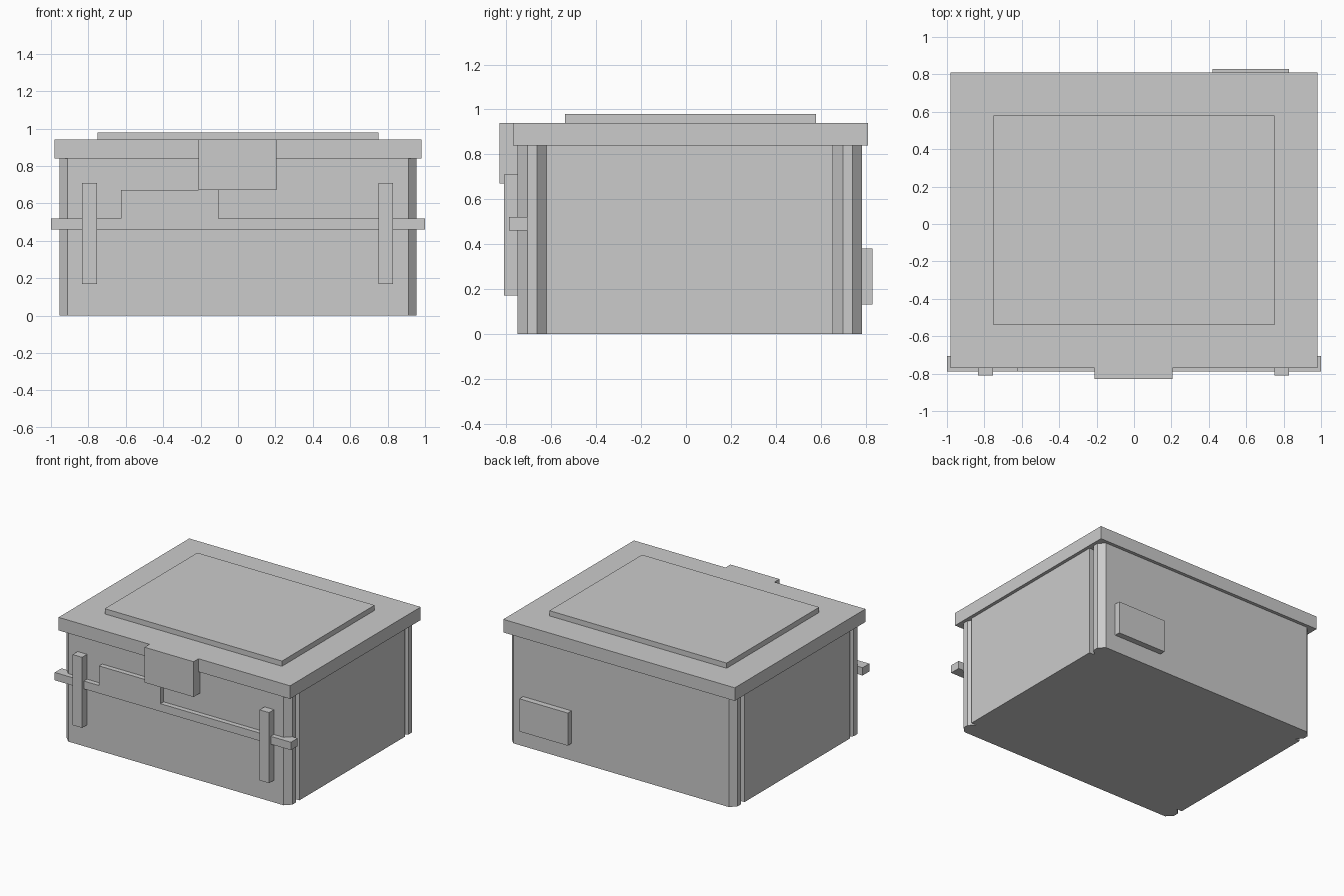
import bpy
import bmesh

cube = bpy.data.objects.get("Cube")
if cube:
    bpy.data.objects.remove(cube, do_unlink=True)

grey = bpy.data.materials.new("light_grey")
grey.use_nodes = True
colour = (0.6, 0.6, 0.6, 1)
grey.diffuse_color = colour
grey.node_tree.nodes["Principled BSDF"].inputs["Base Color"].default_value = colour


def prism(name, outline, axis, low, high):
    """Extrude a 2D outline along z, or along y for an x-z outline."""
    def place(p, d):
        return (p[0], p[1], d) if axis == "z" else (p[0], d, p[1])
    bm = bmesh.new()
    face = bm.faces.new([bm.verts.new(place(p, low)) for p in outline])
    top = bmesh.ops.extrude_face_region(bm, geom=[face])["geom"]
    for v in top:
        if isinstance(v, bmesh.types.BMVert):
            v.co = place((v.co.x, v.co.y if axis == "z" else v.co.z), high)
    bmesh.ops.recalc_face_normals(bm, faces=bm.faces)
    mesh = bpy.data.meshes.new(name)
    bm.to_mesh(mesh)
    bm.free()
    mesh.materials.append(grey)
    obj = bpy.data.objects.new(name, mesh)
    bpy.context.collection.objects.link(obj)
    return obj


def box(name, x, y, z):
    outline = [(x[0], y[0]), (x[1], y[0]), (x[1], y[1]), (x[0], y[1])]
    return prism(name, outline, "z", *z)


# Body: rounded corner posts separated from the side walls by notches
side, front, back, cut = 0.955, -0.75, 0.785, 0.043
front_corner = [(side - cut, front), (side, front + cut), (side, front + 2 * cut),
                (side - cut, front + 3 * cut), (side, front + 3 * cut)]
back_corner = [(x, back + front - y) for x, y in reversed(front_corner)]
half = front_corner + back_corner
prism("body", half + [(-x, y) for x, y in reversed(half)], "z", 0, 0.84)

# Lid with a raised panel
box("lid", (-0.98, 0.98), (-0.77, 0.81), (0.84, 0.94))
box("lid_panel", (-0.75, 0.75), (-0.54, 0.58), (0.94, 0.98))

# Front latch
box("latch", (-0.21, 0.205), (-0.83, -0.74), (0.67, 0.94))

# Crossbar with its raised lock plate
bar = [(-1, 0.46), (1, 0.46), (1, 0.52), (-0.105, 0.52),
       (-0.105, 0.67), (-0.625, 0.67), (-0.625, 0.52), (-1, 0.52)]
prism("crossbar", bar, "y", -0.788, -0.707)

# Brackets that hold the crossbar
for name, x in (("right_bracket", -0.793), ("left_bracket", 0.79)):
    box(name, (x - 0.04, x + 0.04), (-0.81, -0.74), (0.17, 0.71))

# Plate on the back
box("back_plate", (0.42, 0.83), (0.775, 0.83), (0.13, 0.38))
